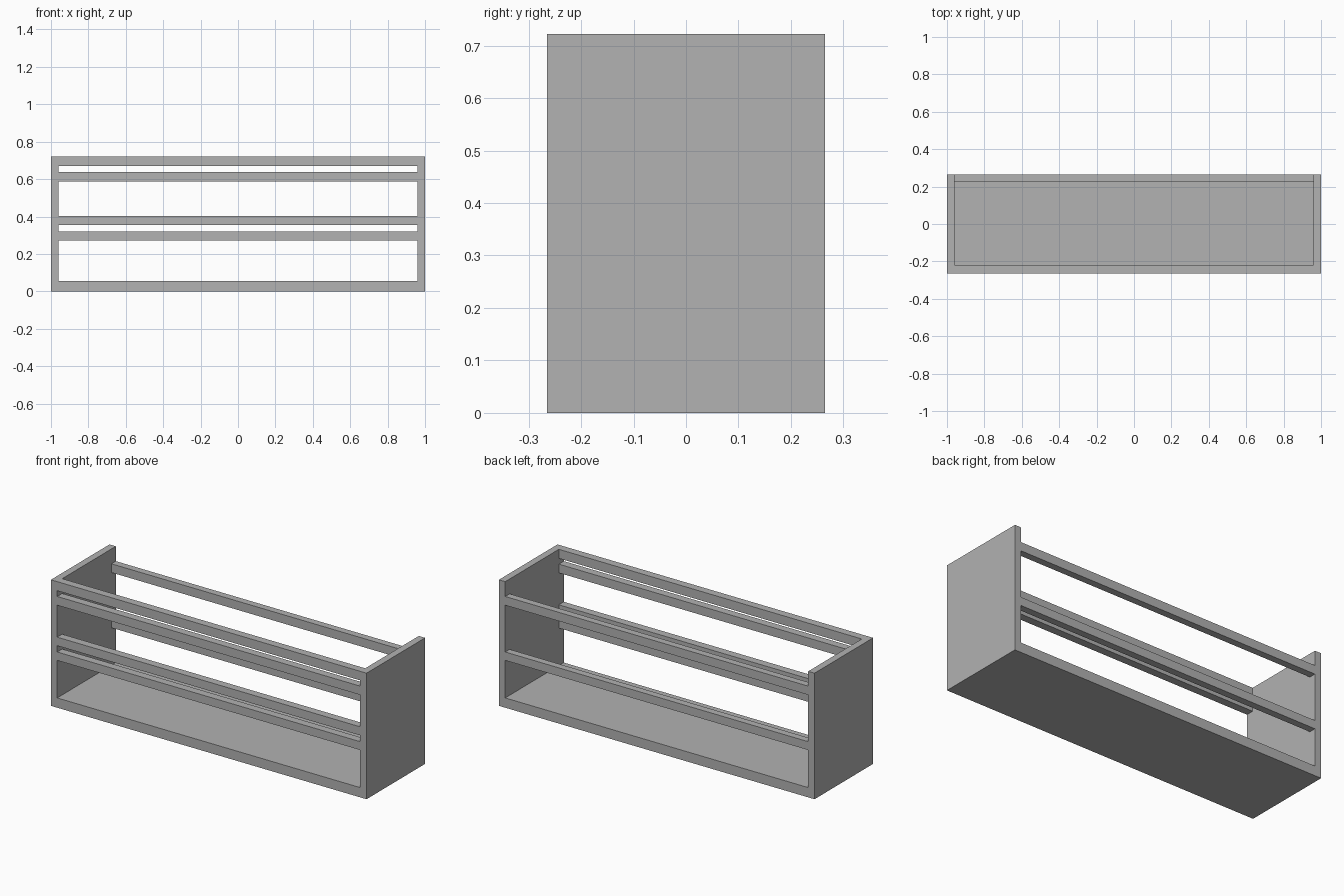
import bpy

# Remove the default cube
cube = bpy.data.objects.get("Cube")
if cube:
    bpy.data.objects.remove(cube, do_unlink=True)

# Single flat grey
grey = bpy.data.materials.new("grey")
grey.use_nodes = True
colour = (0.445, 0.445, 0.445, 1)
grey.diffuse_color = colour
grey.node_tree.nodes["Principled BSDF"].inputs["Base Color"].default_value = colour

# Overall dimensions
HALF_DEPTH = 0.265
HEIGHT = 0.722
INNER = 0.96
RAIL_DEPTH = 0.045


def box(name, low, high):
    """Axis-aligned box between two corners."""
    centre = [(a + b) / 2 for a, b in zip(low, high)]
    bpy.ops.mesh.primitive_cube_add(size=1, location=centre)
    obj = bpy.context.object
    obj.name = name
    obj.scale = [b - a for a, b in zip(low, high)]
    bpy.ops.object.transform_apply(location=False, rotation=False, scale=True)
    obj.data.materials.append(grey)
    return obj


# Side panels
box("left_side_panel", (INNER, -HALF_DEPTH, 0), (1, HALF_DEPTH, HEIGHT))
box("right_side_panel", (-1, -HALF_DEPTH, 0), (-INNER, HALF_DEPTH, HEIGHT))

# Floor panel between the sides
box("floor_panel", (-INNER, -HALF_DEPTH, 0), (INNER, HALF_DEPTH, 0.056))

# Front rails, flush with the front edge
front_rails = {
    "front_top_rail": (0.67, HEIGHT),
    "front_upper_rail": (0.587, 0.637),
    "front_middle_rail": (0.355, 0.404),
    "front_lower_rail": (0.271, 0.319),
}
for name, (low, high) in front_rails.items():
    box(name, (-INNER, -HALF_DEPTH, low), (INNER, RAIL_DEPTH - HALF_DEPTH, high))

# Back rails, flush with the back edge
back_rails = {"back_upper_rail": (0.587, 0.637), "back_lower_rail": (0.271, 0.319)}
for name, (low, high) in back_rails.items():
    box(name, (-INNER, HALF_DEPTH - RAIL_DEPTH + 0.005, low), (INNER, HALF_DEPTH, high))
